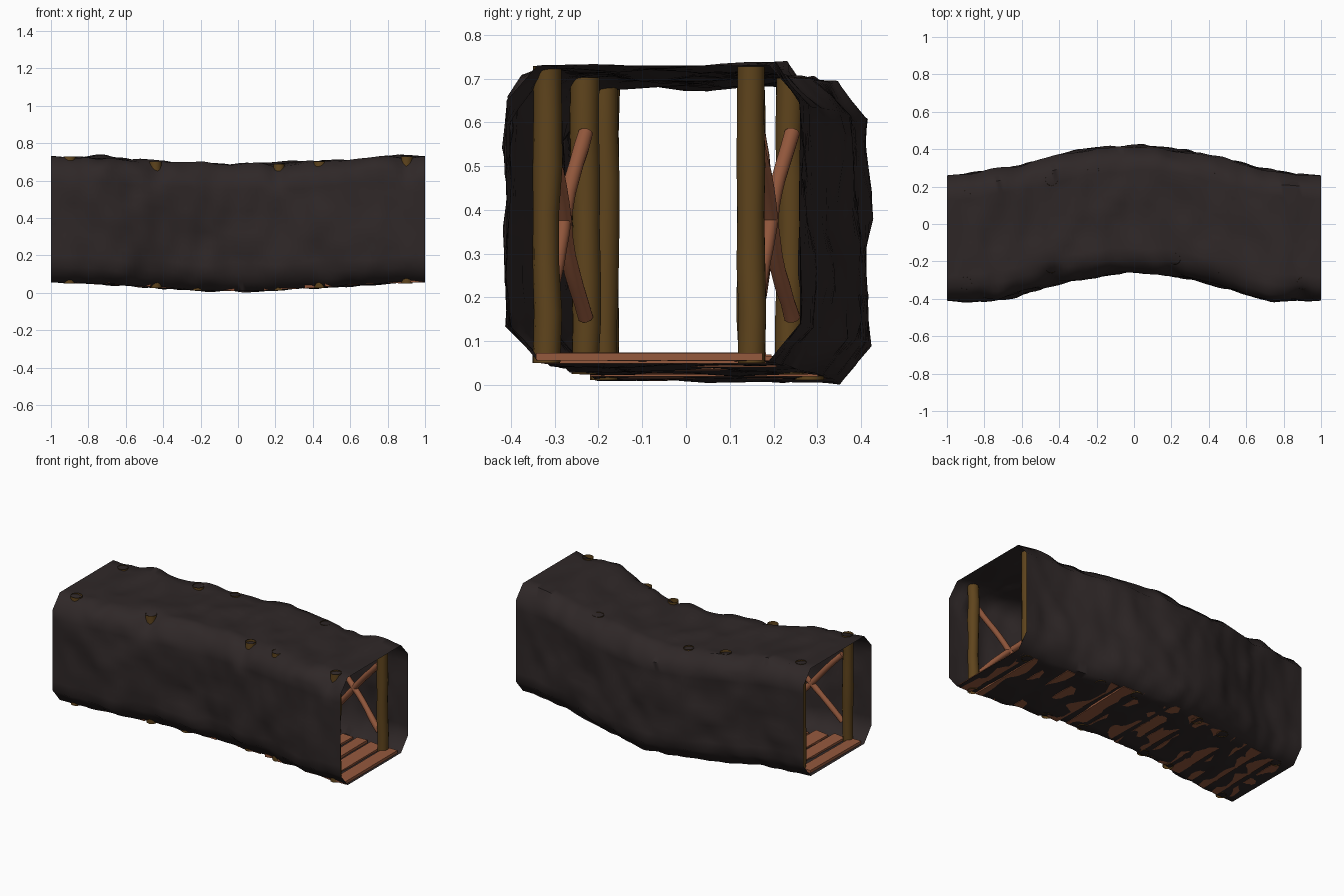
import bpy, bmesh, math, random
from mathutils import Vector, noise

if "Cube" in bpy.data.objects:
    bpy.data.objects.remove(bpy.data.objects["Cube"])

random.seed(7)


def material(name, rgb):
    m = bpy.data.materials.new(name)
    m.diffuse_color = (*rgb, 1)
    m.use_nodes = True
    m.node_tree.nodes["Principled BSDF"].inputs["Base Color"].default_value = m.diffuse_color
    return m


ROCK = material("dark_rock", (0.028, 0.0205, 0.0205))
TIMBER = material("olive_timber", (0.114, 0.058, 0.012))
PLANK = material("red_brown_wood", (0.300, 0.100, 0.047))


# Tunnel path: sideways bend and a shallow dip, both strongest at the middle
def bend(x):
    return 0.5 * (1 + math.cos(math.pi * x))


def path_y(x):
    return -0.075 + 0.155 * bend(x)


def path_z(x):
    return 0.01 + 0.045 * (1 - bend(x))


def finish(name, bm, mat, smooth=None):
    bmesh.ops.recalc_face_normals(bm, faces=bm.faces)
    me = bpy.data.meshes.new(name)
    bm.to_mesh(me)
    bm.free()
    me.materials.append(mat)
    ob = bpy.data.objects.new(name, me)
    bpy.context.collection.objects.link(ob)
    if smooth:
        bpy.context.view_layer.objects.active = ob
        ob.select_set(True)
        bpy.ops.object.shade_smooth_by_angle(angle=math.radians(smooth))
        ob.select_set(False)
    return ob


def skin(bm, rings):
    for a, b in zip(rings, rings[1:]):
        n = len(a)
        for i in range(n):
            bm.faces.new((a[i], a[(i + 1) % n], b[(i + 1) % n], b[i]))


def pole(name, pts, r, mat, sides=10, capped=True):
    """Slightly uneven round log along a list of points."""
    bm = bmesh.new()
    q = (pts[-1] - pts[0]).to_track_quat('Z', 'Y')
    rings = []
    for p in pts:
        rr = r * random.uniform(0.93, 1.07)
        rings.append([bm.verts.new(p + q @ Vector((rr * math.cos(t), rr * math.sin(t), 0)))
                      for t in (2 * math.pi * k / sides for k in range(sides))])
    skin(bm, rings)
    if capped:
        bm.faces.new(rings[0][::-1])
        bm.faces.new(rings[-1])
    return finish(name, bm, mat, 50)


# Rock shell: chamfered square section swept along the path, roughened by noise
CORNERS = [(-0.265, 0), (0.265, 0), (0.335, 0.085), (0.335, 0.595),
           (0.265, 0.675), (-0.265, 0.675), (-0.335, 0.595), (-0.335, 0.085)]
section = []
for i, (y0, z0) in enumerate(CORNERS):
    y1, z1 = CORNERS[(i + 1) % 8]
    steps = 2 if i % 2 else 9
    section += [(y0 + (y1 - y0) * k / steps, z0 + (z1 - z0) * k / steps) for k in range(steps)]

bm = bmesh.new()
rings = []
for j in range(81):
    x = -1 + j / 40
    fade = min(1, (1 - abs(x)) / 0.12)
    bulge = 0.022 * math.exp(-((abs(x) - 0.68) / 0.14) ** 2)
    dent = sum(a * math.exp(-((x - px) / 0.05) ** 2)
               for px, a in ((-0.44, 0.02), (0.22, 0.034), (0.9, 0.024)))
    ring = []
    for y, z in section:
        out = Vector((y, z - 0.3375)).normalized()
        p = Vector((x, y, z))
        d = fade * (0.022 * noise.noise(p * 5) + 0.016 * noise.noise(p * 11 + Vector((3, 1, 7))))
        if y < -0.3:
            d += bulge * fade
        if y < -0.25 and z > 0.58:
            d -= dent * min(1, fade + 0.4)
        if z < 0.05:
            d *= 0.6
        ring.append(bm.verts.new((x, path_y(x) + y + out.x * d,
                                  max(0, path_z(x) + z + out.y * d))))
    rings.append(ring)
skin(bm, rings)
finish("rock_tunnel_shell", bm, ROCK, 60)

# Upright posts: three bays, two frames in each, one open-ended post on either wall
LEFT, RIGHT = -0.247, 0.221
for i, x in enumerate((-0.9, -0.44, -0.22, 0.22, 0.44, 0.9)):
    for side, off in (("front", LEFT), ("back", RIGHT)):
        z0, z1 = path_z(x) - 0.004, path_z(x) + 0.674
        pts = [Vector((x + random.uniform(-.003, .003),
                       path_y(x) + off + random.uniform(-.003, .003),
                       z0 + (z1 - z0) * k / 6)) for k in range(7)]
        pole(f"{side}_post_{i + 1}", pts, 0.032, TIMBER, 12, capped=False)

# Crossed braces between the two frames of every bay
for i, (xa, xb) in enumerate(((-0.87, -0.475), (-0.195, 0.195), (0.475, 0.87))):
    for side, off in (("front", -0.242), ("back", 0.230)):
        for tag, (za, zb) in (("rising", (0.12, 0.54)), ("falling", (0.54, 0.12))):
            pts = []
            for k in range(13):
                t = k / 12
                x = xa + (xb - xa) * t
                wave = 0.004 * math.sin(t * 9 + i)
                pts.append(Vector((x, path_y(x) + off + wave - (0.012 if i == 1 else 0),
                                   path_z(x) + za + (zb - za) * t + wave)))
            pole(f"{side}_{tag}_brace_{i + 1}", pts, 0.018, PLANK, 10)

# Floor planks: loose boards across the tunnel, partly sunk in the rock
for i in range(18):
    x = -0.945 + i * 1.89 / 17
    bm = bmesh.new()
    bmesh.ops.create_cube(bm, size=1)
    w, l = random.uniform(0.07, 0.085), random.uniform(0.48, 0.53)
    a, tilt = random.uniform(-0.04, 0.04), random.uniform(-0.1, 0.1)
    for v in bm.verts:
        px, py, pz = v.co.x * w, v.co.y * l, v.co.z * 0.017
        v.co = (x + px - py * a, path_y(x) - 0.01 + py + px * a,
                max(0, path_z(x) + 0.0095 + pz + px * tilt))
    finish(f"floor_plank_{i + 1}", bm, PLANK)
